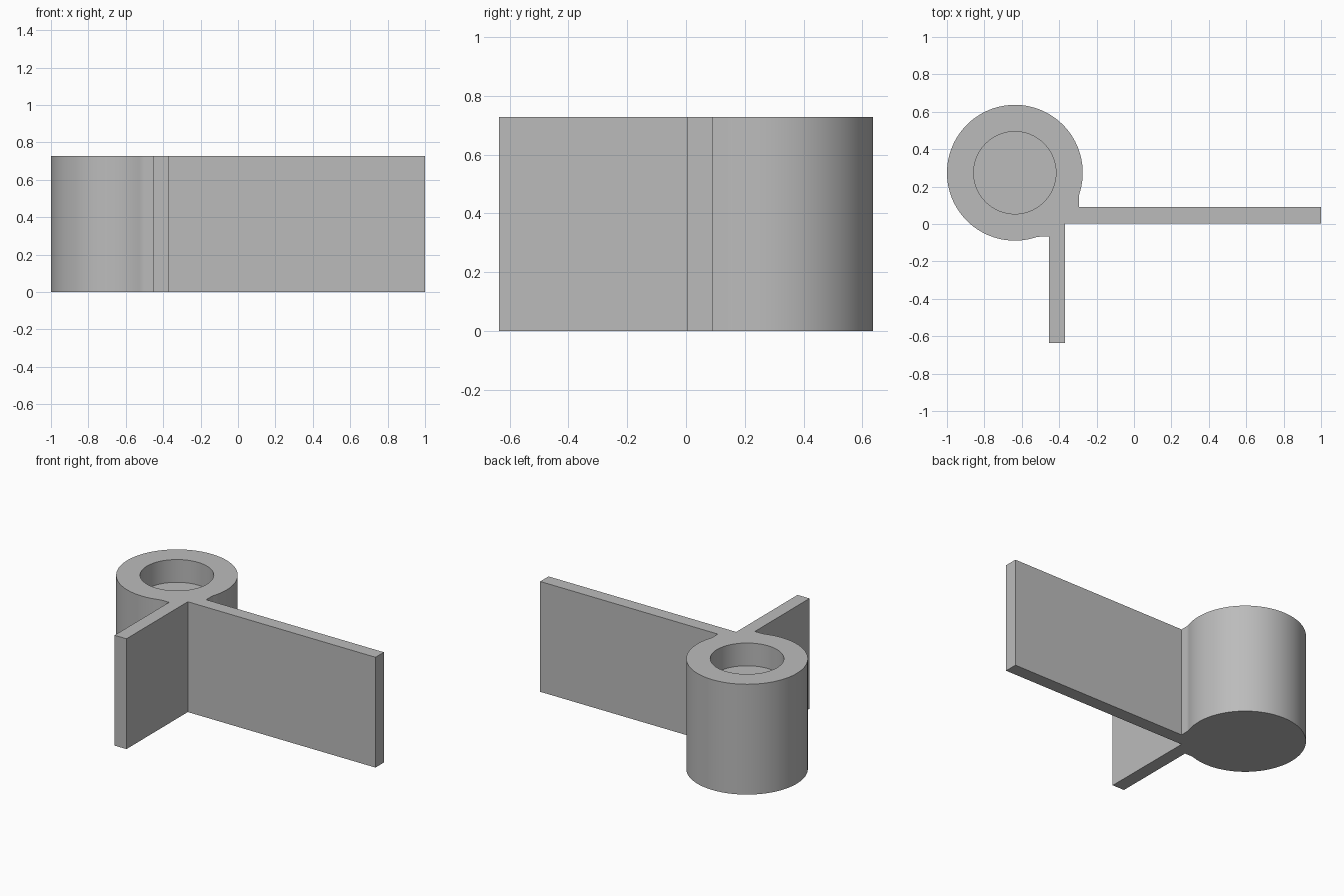
import bpy, bmesh, math

cube = bpy.data.objects.get("Cube")
if cube:
    bpy.data.objects.remove(cube, do_unlink=True)

HEIGHT = 0.727
HOLE_DEPTH = 0.15
CX, CY = -0.637, 0.274       # post axis
R, HOLE_R = 0.363, 0.22
WEB = 0.342                  # post axis to flat of the web
FILLET = 0.1

grey = bpy.data.materials.new("plain grey")
grey.use_nodes = True
grey.diffuse_color = (0.5, 0.5, 0.5, 1)
bsdf = grey.node_tree.nodes["Principled BSDF"]
bsdf.inputs["Base Color"].default_value = (0.5, 0.5, 0.5, 1)
bsdf.inputs["Roughness"].default_value = 0.7


def arc(cx, cy, r, a0, a1, n):
    return [(cx + r * math.cos(a0 + (a1 - a0) * i / n),
             cy + r * math.sin(a0 + (a1 - a0) * i / n)) for i in range(n + 1)]


# Fillets blend the round post into the flats of the web
drop = math.sqrt((R + FILLET) ** 2 - (WEB + FILLET) ** 2)
tilt = math.atan2(drop, WEB + FILLET)
right_fillet = arc(CX + WEB + FILLET, CY - drop, FILLET, math.pi, math.pi - tilt, 5)
round_post = arc(CX, CY, R, -tilt, 1.5 * math.pi + tilt, 96)
lower_fillet = arc(CX + drop, CY - WEB - FILLET, FILLET,
                   math.pi / 2 + tilt, math.pi / 2, 5)

# Plan outline, counter-clockwise: long wing, post, short wing, inner corner
outline = [(1, 0.003), (1, 0.09), (CX + WEB, 0.09)]
outline += right_fillet + round_post[1:-1] + lower_fillet
outline += [(-0.455, CY - WEB), (-0.455, -0.636), (-0.368, -0.636), (-0.368, 0.003)]
hole = arc(CX, CY, HOLE_R, 0, 2 * math.pi, 72)[:-1]

bm = bmesh.new()


def ring(points, z):
    verts = [bm.verts.new((x, y, z)) for x, y in points]
    edges = [bm.edges.new((verts[i - 1], verts[i])) for i in range(len(verts))]
    return verts, edges


def wall(low, high):
    for i in range(len(low)):
        bm.faces.new((low[i - 1], low[i], high[i], high[i - 1]))


# Outer body and blind hole
base, base_edges = ring(outline, 0)
top, top_edges = ring(outline, HEIGHT)
rim, rim_edges = ring(hole, HEIGHT)
floor, floor_edges = ring(hole, HEIGHT - HOLE_DEPTH)
wall(base, top)
wall(floor, rim)
bm.faces.new(base)
bm.faces.new(floor)
bmesh.ops.triangle_fill(bm, use_beauty=True, edges=top_edges + rim_edges)
bmesh.ops.recalc_face_normals(bm, faces=bm.faces)

mesh = bpy.data.meshes.new("winged_post")
bm.to_mesh(mesh)
bm.free()
mesh.materials.append(grey)
post = bpy.data.objects.new("winged_post", mesh)
bpy.context.collection.objects.link(post)
bpy.context.view_layer.objects.active = post
post.select_set(True)
bpy.ops.object.shade_smooth_by_angle(angle=math.radians(30))
